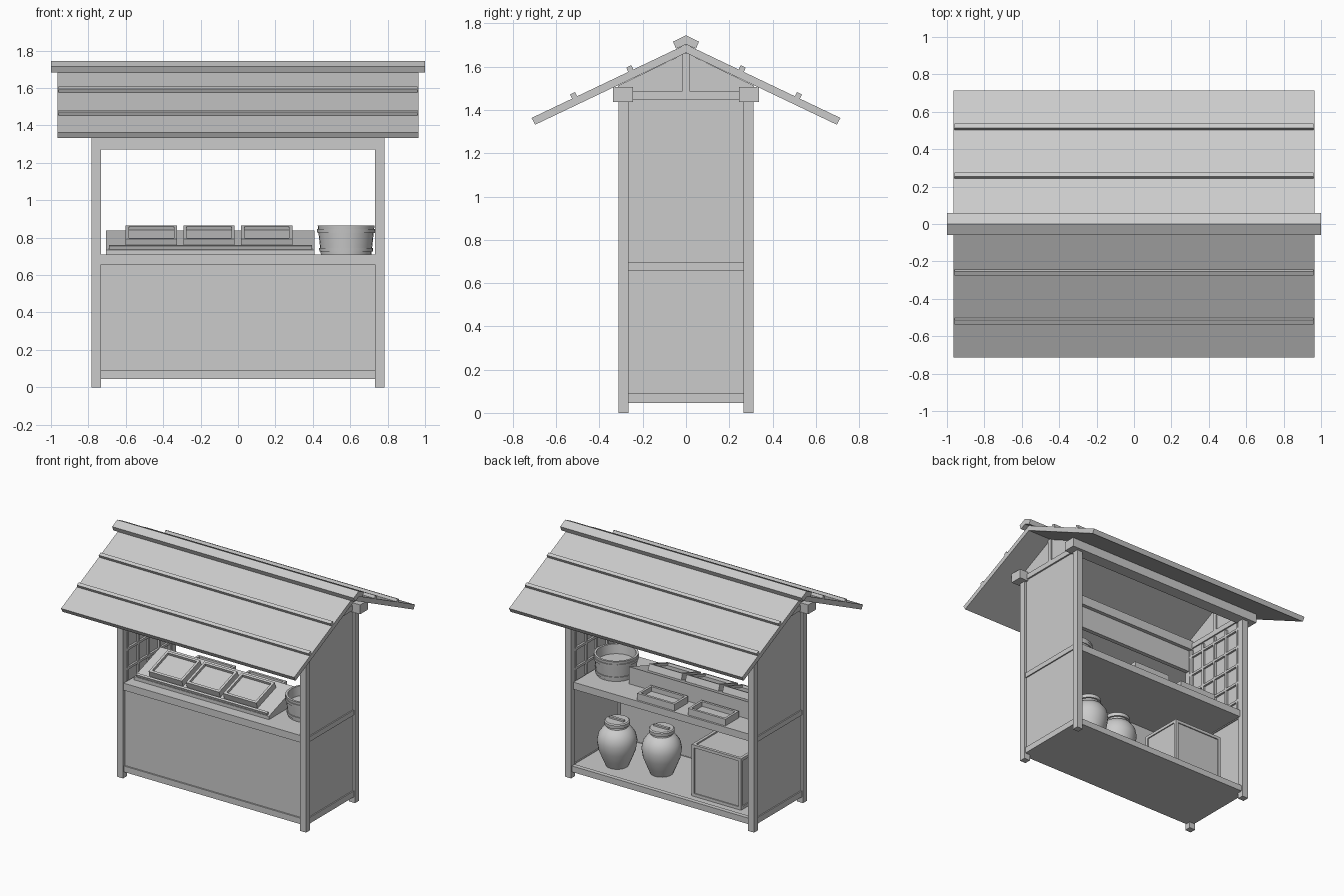
import bpy, bmesh, math
from mathutils import Matrix, Vector

if "Cube" in bpy.data.objects:
    bpy.data.objects.remove(bpy.data.objects["Cube"])

grey = bpy.data.materials.new("plain grey")
grey.use_nodes = True
grey.diffuse_color = (0.6, 0.6, 0.6, 1)
grey.node_tree.nodes["Principled BSDF"].inputs["Base Color"].default_value = (0.6, 0.6, 0.6, 1)


def finish(name, bm, smooth=False):
    bmesh.ops.recalc_face_normals(bm, faces=bm.faces)
    mesh = bpy.data.meshes.new(name)
    bm.to_mesh(mesh)
    bm.free()
    mesh.materials.append(grey)
    ob = bpy.data.objects.new(name, mesh)
    bpy.context.collection.objects.link(ob)
    if smooth:
        bpy.ops.object.select_all(action='DESELECT')
        ob.select_set(True)
        bpy.context.view_layer.objects.active = ob
        bpy.ops.object.shade_smooth_by_angle(angle=math.radians(40))
    return ob


def add_box(bm, x, y, z, matrix=Matrix()):
    """Add a box given its (min, max) on each axis."""
    lo, hi = Vector((x[0], y[0], z[0])), Vector((x[1], y[1], z[1]))
    size = Matrix.Diagonal((*(hi - lo), 1))
    bmesh.ops.create_cube(bm, size=1, matrix=matrix @ Matrix.Translation((lo + hi) / 2) @ size)


def box(name, x, y, z, matrix=Matrix()):
    bm = bmesh.new()
    add_box(bm, x, y, z, matrix)
    return finish(name, bm)


def extrude_x(name, profile, x0, x1):
    """Sweep a (y, z) outline along x."""
    bm = bmesh.new()
    face = bm.faces.new([bm.verts.new((x0, y, z)) for y, z in profile])
    new = bmesh.ops.extrude_face_region(bm, geom=[face])["geom"]
    bmesh.ops.translate(bm, vec=(x1 - x0, 0, 0), verts=[v for v in new if isinstance(v, bmesh.types.BMVert)])
    return finish(name, bm)


def lathe(name, profile, centre, sides=28):
    """Spin an (r, z) profile around z."""
    bm = bmesh.new()
    verts = [bm.verts.new((r, 0, z)) for r, z in profile]
    edges = [bm.edges.new(p) for p in zip(verts, verts[1:])]
    bmesh.ops.spin(bm, geom=verts + edges, cent=(0, 0, 0), axis=(0, 0, 1),
                   angle=math.tau, steps=sides, use_duplicate=False)
    bmesh.ops.remove_doubles(bm, verts=bm.verts, dist=0.0005)
    bmesh.ops.translate(bm, vec=centre, verts=bm.verts)
    return finish(name, bm, True)


def tray(name, w, d, h, floor, matrix, t=0.018):
    """Open tray with four walls and a floor."""
    bm = bmesh.new()
    add_box(bm, (-w / 2, w / 2), (-d / 2, d / 2), (0, floor), matrix)
    for s in (-1, 1):
        add_box(bm, sorted((s * w / 2, s * (w / 2 - t))), (-d / 2, d / 2), (0, h), matrix)
        add_box(bm, (-w / 2 + t, w / 2 - t), sorted((s * d / 2, s * (d / 2 - t))), (0, h), matrix)
    return finish(name, bm)


# Posts, long beams
for sx, side in ((1, "left"), (-1, "right")):
    for sy, end in ((-1, "front"), (1, "back")):
        box(f"{end}_{side}_post", sorted((sx * 0.733, sx * 0.783)),
            sorted((sy * 0.265, sy * 0.313)), (0, 1.44))
for sy, end in ((-1, "front"), (1, "back")):
    box(f"{end}_beam", (-0.84, 0.84), sorted((sy * 0.245, sy * 0.337)), (1.436, 1.506))
box("front_lintel", (-0.733, 0.733), (-0.305, -0.273), (1.27, 1.436))

# Side walls, rails, lattices and gables
for s, side in ((1, "left"), (-1, "right")):
    def wall(name, inner, outer, y, z):
        return box(f"{side}_{name}", sorted((s * inner, s * outer)), y, z)
    span = (-0.265, 0.265)
    wall("lower_wall", 0.748, 0.766, span, (0.06, 1.0))
    wall("upper_wall", 0.748, 0.766, span, (1.0, 1.45))
    wall("bottom_rail", 0.74, 0.775, span, (0.045, 0.09))
    wall("middle_rail", 0.74, 0.775, span, (0.657, 0.695))
    wall("tie_beam", 0.738, 0.778, span, (1.448, 1.487))
    wall("king_post", 0.74, 0.776, (-0.016, 0.016), (1.487, 1.66))
    extrude_x(f"{side}_gable", [(-0.314, 1.487), (0.314, 1.487), (0.314, 1.512), (0, 1.664), (-0.314, 1.512)],
              s * 0.748, s * 0.766)
    bm = bmesh.new()
    bars = sorted((s * 0.733, s * 0.748))
    for i in range(5):
        y = -0.25 + i * 0.125
        add_box(bm, bars, (y - 0.009, y + 0.009), (0.71, 1.43))
    for i in range(5):
        z = 0.80 + i * 0.145
        add_box(bm, bars, (-0.265, 0.265), (z - 0.009, z + 0.009))
    finish(f"{side}_lattice", bm)

# Counter
box("counter_top", (-0.733, 0.733), (-0.305, 0.285), (0.657, 0.71))
box("front_panel", (-0.733, 0.733), (-0.292, -0.272), (0.06, 0.66))
box("front_bottom_rail", (-0.733, 0.733), (-0.303, -0.27), (0.045, 0.09))
box("back_bottom_rail", (-0.733, 0.733), (0.27, 0.303), (0.045, 0.09))
box("floor", (-0.748, 0.748), (-0.272, 0.272), (0.045, 0.085))

# Roof slopes with battens, and ridge cap
slope = math.atan(0.477)
for s, end in ((-1, "front"), (1, "back")):
    extrude_x(f"{end}_roof", [(0, 1.703), (s * 0.714, 1.363), (s * 0.697, 1.332), (0, 1.664)], -0.965, 0.965)
    for i, y in enumerate((0.255, 0.515)):
        m = Matrix.Translation((0, s * y, 1.703 - 0.477 * y)) @ Matrix.Rotation(-s * slope, 4, 'X')
        box(f"{end}_batten_{i + 1}", (-0.96, 0.96), (-0.013, 0.013), (-0.005, 0.022), m)
extrude_x("ridge_cap", [(0, 1.745), (0.06, 1.716), (0.046, 1.683), (0, 1.703), (-0.046, 1.683), (-0.06, 1.716)], -1, 1)

# Sloped display stand with trays
extrude_x("display_stand", [(-0.22, 0.71), (0.09, 0.71), (0.09, 0.838), (-0.22, 0.735)], -0.705, 0.41)
tilt = math.atan2(0.103, 0.31)
box("display_lip", (-0.69, 0.395), (-0.006, 0.012), (-0.005, 0.02),
    Matrix.Translation((0, -0.212, 0.738)) @ Matrix.Rotation(tilt, 4, 'X'))
for i in range(3):
    m = Matrix.Translation((-0.463 + i * 0.308, -0.075, 0.785)) @ Matrix.Rotation(tilt, 4, 'X')
    tray(f"display_tray_{i + 1}", 0.275, 0.23, 0.047, 0.028, m)

# Loose trays at the back of the counter
for i, x in enumerate((0.06, -0.36)):
    tray(f"back_tray_{i + 1}", 0.31, 0.16, 0.05, 0.015, Matrix.Translation((x, 0.19, 0.71)))

# Tub with hoops
tub = (0.578, 0, 0.71)
lathe("tub", [(0, 0), (0.135, 0), (0.152, 0.155), (0.136, 0.155), (0.13, 0.085), (0, 0.085)], tub)
for i, z in enumerate((0.016, 0.115)):
    r = 0.135 + 0.11 * z
    lathe(f"tub_hoop_{i + 1}", [(r - 0.004, z), (r + 0.006, z), (r + 0.008, z + 0.02), (r - 0.002, z + 0.02)], tub)

# Lidded jars under the counter
jar = [(0, 0), (0.078, 0), (0.1, 0.05), (0.128, 0.12), (0.138, 0.185), (0.128, 0.235),
       (0.1, 0.275), (0.074, 0.29), (0.072, 0.315), (0, 0.315)]
for i, (x, y) in enumerate(((0.5, 0.1), (0.18, 0.03))):
    lathe(f"jar_{i + 1}", jar, (x, y, 0.085))
    lathe(f"jar_lid_{i + 1}", [(0, 0), (0.086, 0), (0.088, 0.025), (0.08, 0.032), (0, 0.032)], (x, y, 0.39))
    box(f"jar_handle_{i + 1}", (x - 0.06, x + 0.06), (y - 0.01, y + 0.01), (0.42, 0.434))

# Framed crate under the counter
x0, x1, y0, y1, z0, z1 = -0.61, -0.2, -0.11, 0.22, 0.085, 0.47
box("crate", (x0 + 0.008, x1 - 0.008), (y0 + 0.008, y1 - 0.008), (z0, z1 - 0.01))
bm = bmesh.new()
t = 0.022
for x in (x0, x1 - t):
    for y in (y0, y1 - t):
        add_box(bm, (x, x + t), (y, y + t), (z0, z1))
for z in (z0, z1 - t):
    for y in (y0, y1 - t):
        add_box(bm, (x0 + t, x1 - t), (y, y + t), (z, z + t))
    for x in (x0, x1 - t):
        add_box(bm, (x, x + t), (y0 + t, y1 - t), (z, z + t))
finish("crate_frame", bm)
